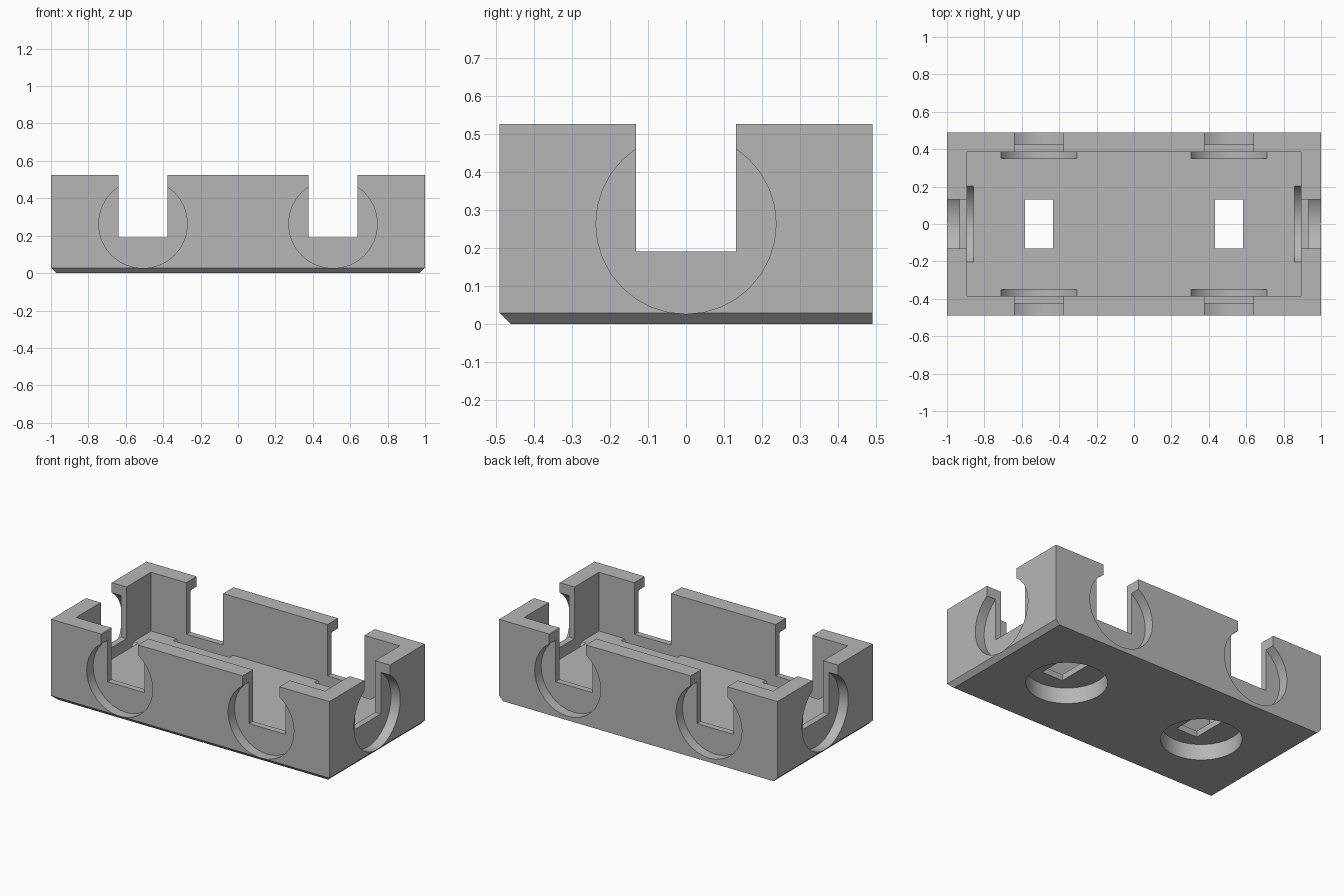
import bpy, bmesh, math
from mathutils import Matrix, Vector

HALF_X, HALF_Y, TOP = 1.0, 0.49, 0.525
WALL, BORE_DEPTH, GROOVE = 0.106, 0.066, 0.035
FLOOR = 0.143
RADIUS, AXIS_Z = 0.237, 0.263
SLOT_HALF, SLOT_Z = 0.132, 0.19
BAY_X = 0.508

cube = bpy.data.objects.get("Cube")
if cube:
    bpy.data.objects.remove(cube, do_unlink=True)

grey = bpy.data.materials.new("plain grey")
grey.use_nodes = True
colour = (0.47, 0.47, 0.47, 1)
grey.diffuse_color = colour
grey.node_tree.nodes["Principled BSDF"].inputs["Base Color"].default_value = colour


def finish(bm, name):
    mesh = bpy.data.meshes.new(name)
    bm.to_mesh(mesh)
    bm.free()
    mesh.materials.append(grey)
    obj = bpy.data.objects.new(name, mesh)
    bpy.context.scene.collection.objects.link(obj)
    return obj


def box_mesh(low, high):
    low, high = Vector(low), Vector(high)
    bm = bmesh.new()
    size = high - low
    bmesh.ops.create_cube(bm, size=1, matrix=Matrix.Translation((low + high) / 2)
                          @ Matrix.Diagonal((*size, 1)))
    return bm


cutters = []


def cut_box(name, low, high):
    cutters.append(finish(box_mesh(low, high), name))


def cut_disc(name, origin, direction, start, end):
    """Cylinder along a direction, from start to end measured from the origin."""
    direction = Vector(direction)
    bm = bmesh.new()
    turn = direction.to_track_quat('Z', 'Y').to_matrix().to_4x4()
    place = Matrix.Translation(Vector(origin) + direction * (start + end) / 2) @ turn
    bmesh.ops.create_cone(bm, cap_ends=True, segments=32, radius1=RADIUS,
                          radius2=RADIUS, depth=abs(end - start), matrix=place)
    cutters.append(finish(bm, name))


# Outer block, with the bottom edge chamfered at the front and both ends
bm = box_mesh((-HALF_X, -HALF_Y, 0), (HALF_X, HALF_Y, TOP))
low_edges = [e for e in bm.edges
             if all(v.co.z < 0.01 for v in e.verts)
             and not all(v.co.y > 0 for v in e.verts)]
bmesh.ops.bevel(bm, geom=low_edges, offset=0.028, segments=1, affect='EDGES')
tray = finish(bm, "tray")

# Main cavity
cut_box("cavity_cutter", (WALL - HALF_X, WALL - HALF_Y, FLOOR),
        (HALF_X - WALL, HALF_Y - WALL, TOP + 0.1))

# Six wall openings: outer round recess, floor groove and upright slot
openings = [((x, 0, AXIS_Z), (0, s, 0), HALF_Y)
            for x in (-BAY_X, BAY_X) for s in (-1, 1)]
openings += [((0, 0, AXIS_Z), (s, 0, 0), HALF_X) for s in (-1, 1)]
for origin, direction, reach in openings:
    inner = reach - WALL
    cut_disc("recess_cutter", origin, direction, reach - BORE_DEPTH, reach + 0.05)
    cut_disc("groove_cutter", origin, direction, inner - GROOVE, inner)
    out = Vector(direction)
    side = Vector((abs(out.y), abs(out.x), 0)) * SLOT_HALF
    base = Vector((origin[0], origin[1], 0))
    a = base + out * (inner - 0.02)
    b = base + out * (reach + 0.05)
    low = Vector(map(min, a, b)) - side
    high = Vector(map(max, a, b)) + side
    low.z, high.z = SLOT_Z, TOP + 0.1
    cut_box("slot_cutter", low, high)

# Two round recesses under the floor, each with a rectangular hole
for x in (-BAY_X, BAY_X):
    cut_disc("under_recess_cutter", (x, 0, 0), (0, 0, 1), -0.05, FLOOR - 0.04)
    cut_box("floor_hole_cutter", (x - 0.076, -0.131, 0.05), (x + 0.076, 0.131, FLOOR + 0.05))

for cutter in cutters:
    cutter.hide_render = True
    mod = tray.modifiers.new(cutter.name, 'BOOLEAN')
    mod.operation = 'DIFFERENCE'
    mod.solver = 'EXACT'
    mod.object = cutter

# Bake the cuts and discard the cutters
bpy.context.view_layer.update()
graph = bpy.context.evaluated_depsgraph_get()
result = bpy.data.meshes.new_from_object(tray.evaluated_get(graph))
tray.modifiers.clear()
tray.data = result
result.materials.clear()
result.materials.append(grey)
for poly in result.polygons:
    poly.material_index = 0
for cutter in cutters:
    bpy.data.objects.remove(cutter, do_unlink=True)

bpy.ops.object.select_all(action='DESELECT')
tray.select_set(True)
bpy.context.view_layer.objects.active = tray
bpy.ops.object.shade_smooth_by_angle(angle=math.radians(30))
